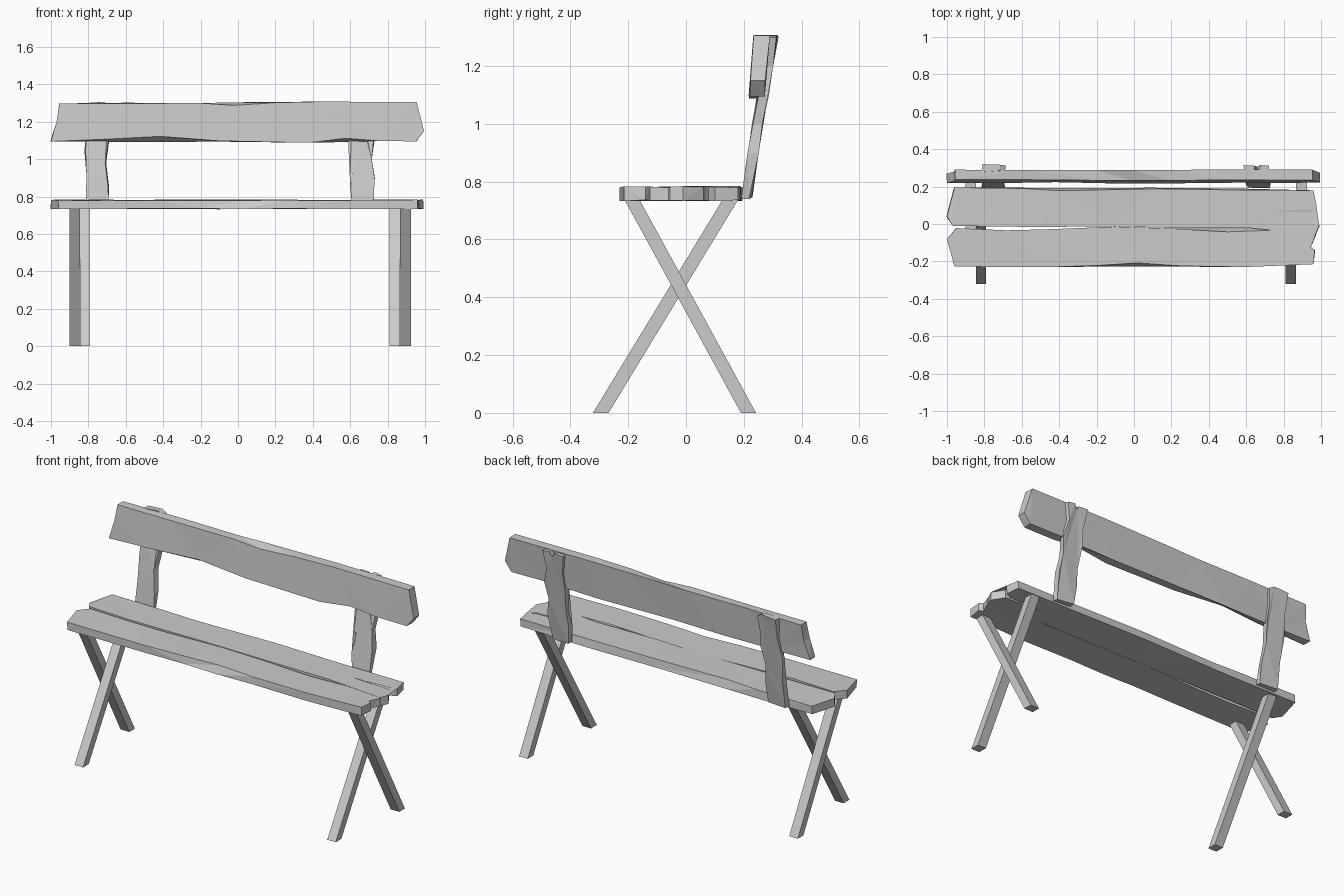
import bpy, bmesh, random
from mathutils import Vector

random.seed(4)


def slab(name, outline, near, far, place, rough=0.004):
    """Extrude an outline of (u, v, shift of v on the far face) between two depths."""
    bm = bmesh.new()
    j = lambda: random.uniform(-rough, rough)
    a = [bm.verts.new(place(p[0], p[1], near + j() * 0.7)) for p in outline]
    b = [bm.verts.new(place(p[0] + j(), p[1] + (p[2] if len(p) > 2 else 0), far + j() * 0.7))
         for p in outline]
    n = len(outline)
    bm.faces.new(a)
    bm.faces.new(b[::-1])
    for i in range(n):
        k = (i + 1) % n
        bm.faces.new((a[i], b[i], b[k], a[k]))
    if rough:
        bmesh.ops.triangulate(bm, faces=bm.faces[:])
    bmesh.ops.recalc_face_normals(bm, faces=bm.faces[:])
    mesh = bpy.data.meshes.new(name)
    bm.to_mesh(mesh)
    bm.free()
    obj = bpy.data.objects.new(name, mesh)
    bpy.context.collection.objects.link(obj)
    return obj


# Seat: two rough planks seen from above, near = top face, far = underside
flat = lambda u, v, d: Vector((u, v, d))
slab("seat_front_plank", [
    (-0.96, -0.228), (-0.45, -0.23), (-0.2, -0.222, -0.006), (0.02, -0.208, -0.02),
    (0.25, -0.224, -0.004), (0.6, -0.23), (0.96, -0.215),
    (0.965, -0.14), (0.945, -0.125), (0.97, -0.06), (0.95, -0.025),
    (0.5, -0.042, 0.018), (0.2, -0.024), (-0.1, -0.014), (-0.45, -0.028),
    (-0.68, -0.034), (-0.95, -0.022), (-1.0, -0.08)], 0.781, 0.735, flat)
slab("seat_back_plank", [
    (-0.97, -0.01), (-0.7, -0.014), (-0.5, -0.016), (-0.1, -0.012), (0.2, -0.022),
    (0.6, -0.02), (0.97, -0.055), (0.99, -0.01), (0.95, 0.06), (0.72, 0.07),
    (0.93, 0.078), (0.975, 0.1), (0.96, 0.18), (0.55, 0.182, 0.008), (0.1, 0.188, 0.006),
    (-0.4, 0.178, 0.014), (-0.6, 0.19, 0.004), (-0.96, 0.195), (-1.0, 0.04)],
    0.783, 0.735, flat)

# Backrest: one wide plank seen from the front, leaning slightly back
lean = lambda u, v, d: Vector((u, d + (v - 1.1) * 0.08, v))
slab("backrest_plank", [
    (-1.0, 1.095), (-0.75, 1.105, -0.012), (-0.42, 1.122, -0.03), (-0.1, 1.098, -0.004),
    (0.38, 1.088), (0.58, 1.112, -0.02), (0.75, 1.098), (0.95, 1.095),
    (0.995, 1.15), (0.955, 1.305), (0.45, 1.308), (0.2, 1.302, 0.004),
    (-0.02, 1.288, 0.016), (-0.2, 1.3), (-0.6, 1.298, 0.004),
    (-0.955, 1.298), (-0.97, 1.2)], 0.219, 0.272, lean)

# Posts: rough boards joining seat and backrest, leaning back
post = lambda u, v, d: Vector((u, d + (v - 0.74) * 0.165, v))
slab("left_post", [
    (-0.815, 0.745), (-0.69, 0.745), (-0.695, 0.85), (-0.71, 0.98), (-0.693, 1.1),
    (-0.70, 1.2), (-0.69, 1.29), (-0.72, 1.307), (-0.815, 1.3), (-0.805, 1.18),
    (-0.815, 1.05), (-0.81, 0.9)], 0.19, 0.225, post, 0.007)
slab("right_post", [
    (0.61, 0.745), (0.725, 0.74), (0.73, 0.9), (0.715, 1.0), (0.725, 1.1),
    (0.71, 1.2), (0.725, 1.3), (0.67, 1.306), (0.655, 1.275), (0.64, 1.3),
    (0.59, 1.3), (0.605, 1.18), (0.59, 1.08), (0.615, 0.95), (0.60, 0.85)],
    0.19, 0.222, post, 0.007)

# Legs: two crossed pairs of straight beams, profiles seen from the side
side = lambda u, v, d: Vector((d, u, v))
rising_back = [(-0.322, 0), (-0.268, 0), (0.182, 0.74), (0.128, 0.74)]
rising_front = [(0.19, 0), (0.242, 0), (-0.162, 0.74), (-0.214, 0.74)]
for label, back_x, front_x in (("left", -0.902, -0.845), ("right", 0.867, 0.81)):
    slab(label + "_front_leg", rising_back, front_x, front_x + 0.055, side, 0)
    slab(label + "_back_leg", rising_front, back_x, back_x + 0.057, side, 0)
